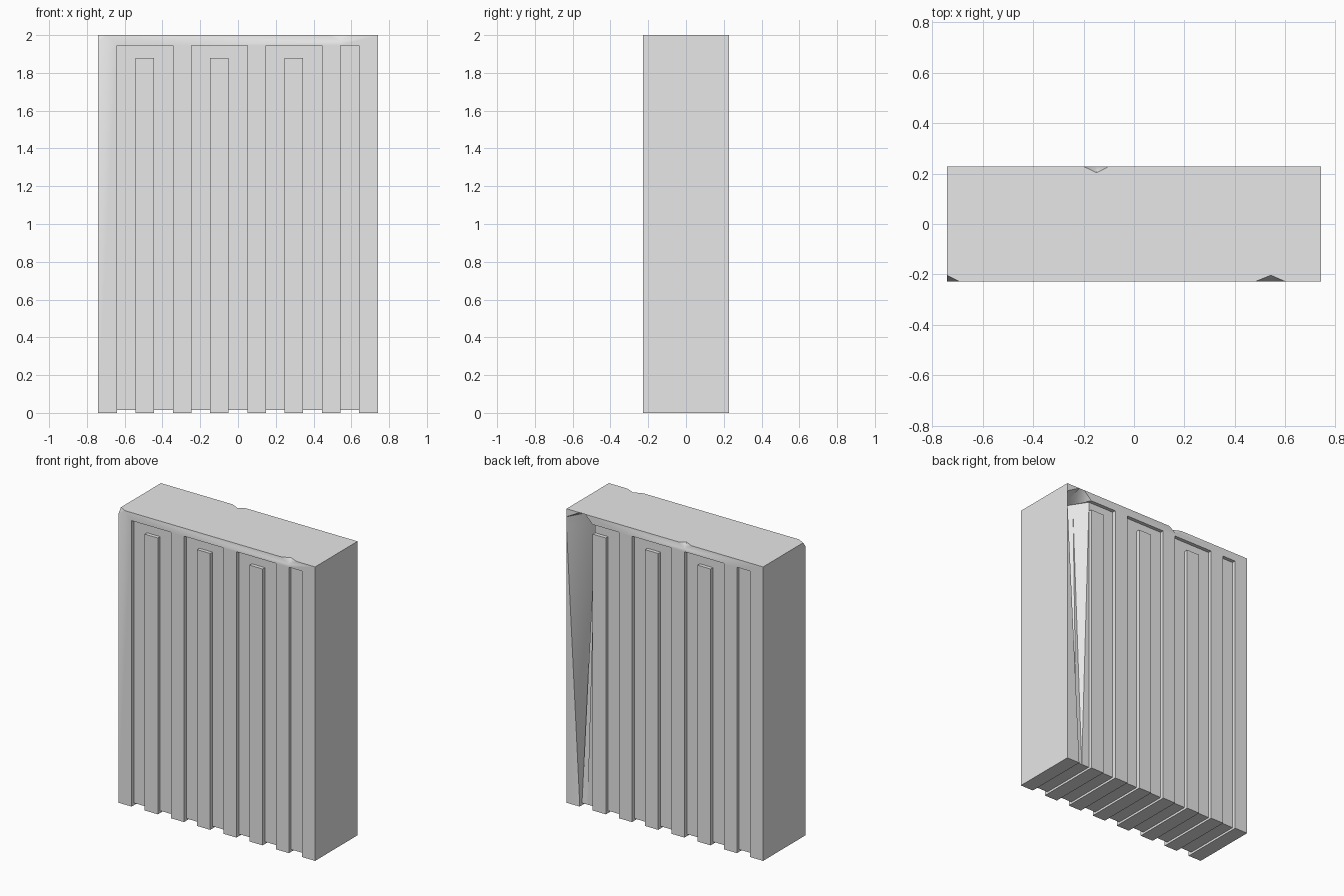
import bpy, bmesh, math
from mathutils import Vector

old = bpy.data.objects.get("Cube")
if old:
    bpy.data.objects.remove(old, do_unlink=True)

# Overall sizes
HALF_W, HALF_D, HEIGHT = 0.74, 0.228, 2.0
STRIPS = 15
STEP = 2 * HALF_W / STRIPS
FLOOR = HALF_D - 0.025        # depth of the recessed panels
GROOVE, RIDGE_TOP, PANEL_TOP = 0.015, 1.88, 1.945

edge_x = [-HALF_W + STEP * i for i in range(STRIPS + 1)]
xs = sorted(edge_x + [-0.69, -0.2, -0.1, 0.48, 0.6])
ys = [-HALF_D, -FLOOR, -0.18, 0.17, FLOOR, HALF_D]
zs = [0, GROOVE, RIDGE_TOP, PANEL_TOP, HEIGHT]


def is_solid(x, y, z):
    """Whether the fluted block fills this point."""
    if abs(x) > HALF_W or abs(y) > HALF_D or not 0 < z < HEIGHT:
        return False
    if y > 0:                 # the back is the front turned half round
        x = -x
    strip = int((x + HALF_W) / STEP)
    if strip % 2 and z < GROOVE:
        return False
    if abs(y) > FLOOR and z < PANEL_TOP:
        if strip % 2:
            return False
        if strip % 4 == 2 and strip < STRIPS - 1:
            return z < RIDGE_TOP
    return True


def mid_points(levels):
    return [levels[0] - 0.1] + [(a + b) / 2 for a, b in zip(levels, levels[1:])] + [levels[-1] + 0.1]


# Skin the block: a face wherever solid meets empty
axes = [xs, ys, zs]
mids = [mid_points(a) for a in axes]
bm = bmesh.new()
verts = {}


def corner(key):
    if key not in verts:
        verts[key] = bm.verts.new([axes[a][key[a]] for a in range(3)])
    return verts[key]


for i in range(1, len(xs)):
    for j in range(1, len(ys)):
        for k in range(1, len(zs)):
            cell = [i, j, k]
            if not is_solid(*(mids[a][cell[a]] for a in range(3))):
                continue
            for a in range(3):
                b, c = (a + 1) % 3, (a + 2) % 3
                for side in (-1, 1):
                    near = list(cell)
                    near[a] += side
                    if is_solid(*(mids[n][near[n]] for n in range(3))):
                        continue
                    loop = []
                    for db, dc in ((1, 1), (0, 1), (0, 0), (1, 0)):
                        key = [0, 0, 0]
                        key[a] = cell[a] if side > 0 else cell[a] - 1
                        key[b], key[c] = cell[b] - db, cell[c] - dc
                        loop.append(corner(tuple(key)))
                    bm.faces.new(loop if side > 0 else loop[::-1])

# Chips knocked out of the top rim
chips = [Vector((-HALF_W, -HALF_D, HEIGHT)),
         Vector((edge_x[13], -HALF_D, HEIGHT)),
         Vector((edge_x[6], HALF_D, HEIGHT))]
for v in bm.verts:
    if any((v.co - c).length < 0.005 for c in chips):
        v.co.z -= 0.035

# Broken back corner: one groove edge is pushed in, more towards the top
for v in bm.verts:
    x, y, z = v.co
    if y > FLOOR - 0.005 and z < PANEL_TOP + 0.01:
        weight = max(0, 1 - abs(x - edge_x[14]) / STEP) * z / PANEL_TOP
        v.co.y += (0.05 - y) * weight

# Triangulate the bent faces, then merge everything flat
bent = [f for f in bm.faces
        if any(abs((v.co - f.verts[0].co).dot(f.normal)) > 1e-5 for v in f.verts)]
bm.normal_update()
bent = [f for f in bm.faces
        if any(abs((v.co - f.verts[0].co).dot(f.normal)) > 1e-5 for v in f.verts)]
bmesh.ops.triangulate(bm, faces=bent)
bmesh.ops.dissolve_limit(bm, angle_limit=math.radians(0.5),
                         verts=bm.verts[:], edges=bm.edges[:])
bmesh.ops.recalc_face_normals(bm, faces=bm.faces[:])

mesh = bpy.data.meshes.new("fluted_wall_block")
bm.to_mesh(mesh)
bm.free()
block = bpy.data.objects.new("fluted_wall_block", mesh)
bpy.context.collection.objects.link(block)

# Plain light grey
grey = bpy.data.materials.new("light_grey")
grey.use_nodes = True
colour = (0.8, 0.8, 0.8, 1)
grey.diffuse_color = colour
grey.node_tree.nodes["Principled BSDF"].inputs["Base Color"].default_value = colour
mesh.materials.append(grey)

# Soft shading on the chips, sharp elsewhere
bpy.ops.object.select_all(action="DESELECT")
block.select_set(True)
bpy.context.view_layer.objects.active = block
bpy.ops.object.shade_smooth_by_angle(angle=math.radians(42))
